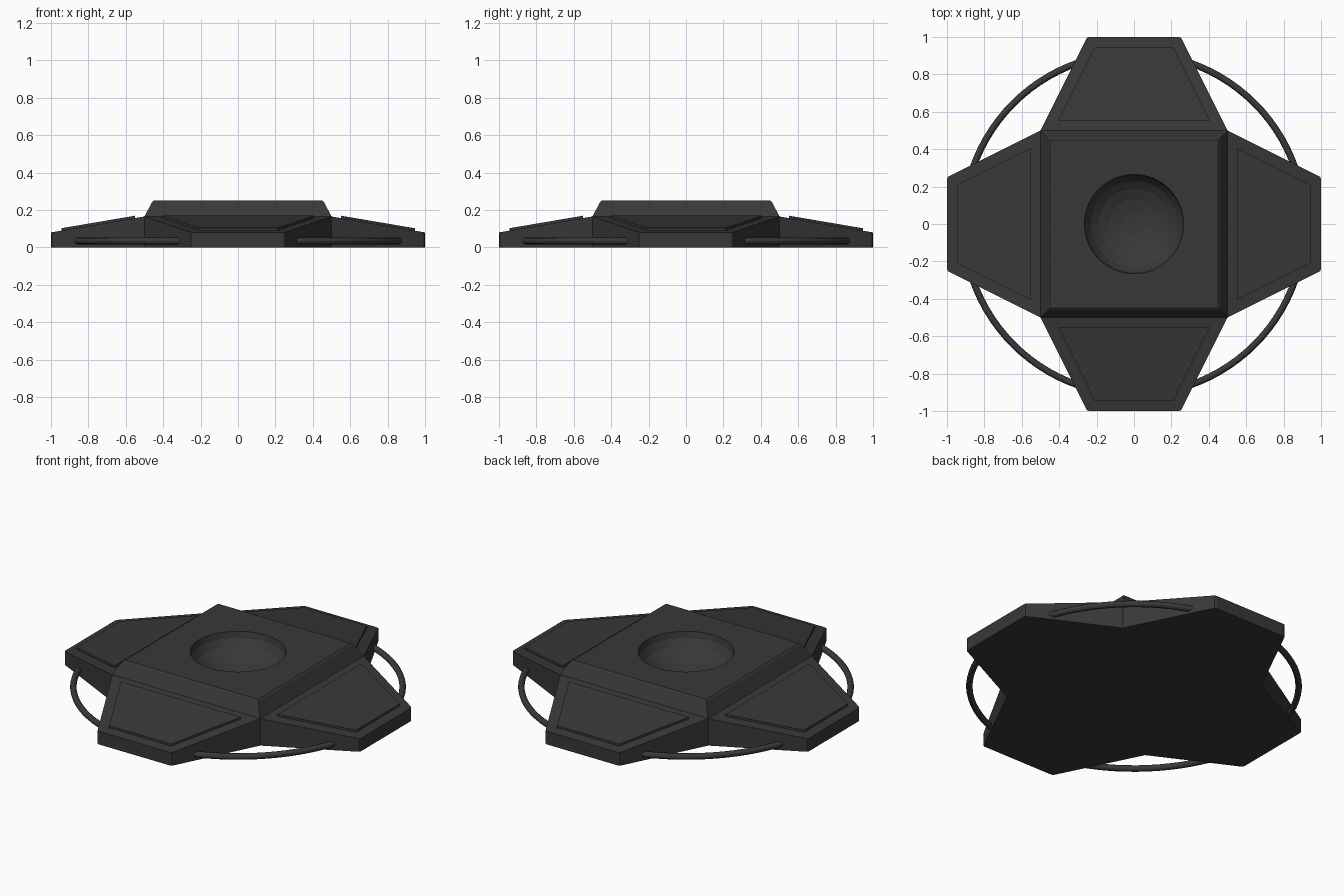
import bpy, bmesh, math
from mathutils import Matrix

if "Cube" in bpy.data.objects:
    bpy.data.objects.remove(bpy.data.objects["Cube"])

dark = bpy.data.materials.new("dark_grey")
dark.diffuse_color = (0.04, 0.04, 0.04, 1)
dark.use_nodes = True
dark.node_tree.nodes["Principled BSDF"].inputs["Base Color"].default_value = dark.diffuse_color


def finish(name, bm):
    bmesh.ops.recalc_face_normals(bm, faces=bm.faces)
    mesh = bpy.data.meshes.new(name)
    bm.to_mesh(mesh)
    bm.free()
    obj = bpy.data.objects.new(name, mesh)
    bpy.context.collection.objects.link(obj)
    mesh.materials.append(dark)
    return obj


def prism(name, outline, low, high, angle):
    """Solid over an outline (mirrored in x) with sloping floor and roof."""
    pts = outline + [(-x, y) for x, y in reversed(outline)]
    bm = bmesh.new()
    a = [bm.verts.new((x, y, low(y))) for x, y in pts]
    b = [bm.verts.new((x, y, high(y))) for x, y in pts]
    bm.faces.new(a)
    bm.faces.new(b)
    for i in range(len(pts)):
        j = (i + 1) % len(pts)
        bm.faces.new((a[i], a[j], b[j], b[i]))
    bm.transform(Matrix.Rotation(angle, 4, 'Z'))
    return finish(name, bm)


def slope(y):
    return 0.165 + (y + 0.5) * 0.17


# Central block: square base with a chamfered top
bm = bmesh.new()
levels = [(0.5, 0), (0.5, 0.165), (0.46, 0.242), (0.45, 0.25)]
rings = [[bm.verts.new((sx * h, sy * h, z))
          for sx, sy in ((-1, -1), (1, -1), (1, 1), (-1, 1))] for h, z in levels]
bm.faces.new(rings[0])
bm.faces.new(rings[-1])
for lo, hi in zip(rings, rings[1:]):
    for i in range(4):
        j = (i + 1) % 4
        bm.faces.new((lo[i], lo[j], hi[j], hi[i]))
block = finish("central_block", bm)

# Round dish sunk into the top of the block
bm = bmesh.new()
bmesh.ops.create_uvsphere(bm, u_segments=32, v_segments=12, radius=1)
bm.transform(Matrix.Translation((0, 0, 0.253)) @ Matrix.Diagonal((0.267, 0.267, 0.155, 1)))
cutter = finish("dish_cutter", bm)
cutter.hide_render = True
cut = block.modifiers.new("dish", 'BOOLEAN')
cut.operation = 'DIFFERENCE'
cut.solver = 'EXACT'
cut.object = cutter
bpy.context.view_layer.objects.active = block
bpy.ops.object.modifier_apply(modifier=cut.name)
bpy.data.objects.remove(cutter)

# Four sloping feet, each with a raised panel
for k, side in enumerate(("front", "right", "back", "left")):
    turn = k * math.pi / 2
    prism(side + "_foot", [(0.5, -0.5), (0.258, -0.984), (0.252, -0.995), (0.24, -1.0)],
          lambda y: 0, slope, turn)
    prism(side + "_panel", [(0.405, -0.552), (0.21, -0.945)],
          lambda y: slope(y) - 0.01, lambda y: slope(y) + 0.013, turn)

# Thin ring running through the feet
bpy.ops.mesh.primitive_torus_add(major_segments=96, minor_segments=12, major_radius=0.912,
                                 minor_radius=0.018, location=(0, 0, 0.034))
ring = bpy.context.object
ring.name = "handle_ring"
ring.data.materials.append(dark)
bpy.ops.object.shade_smooth()
